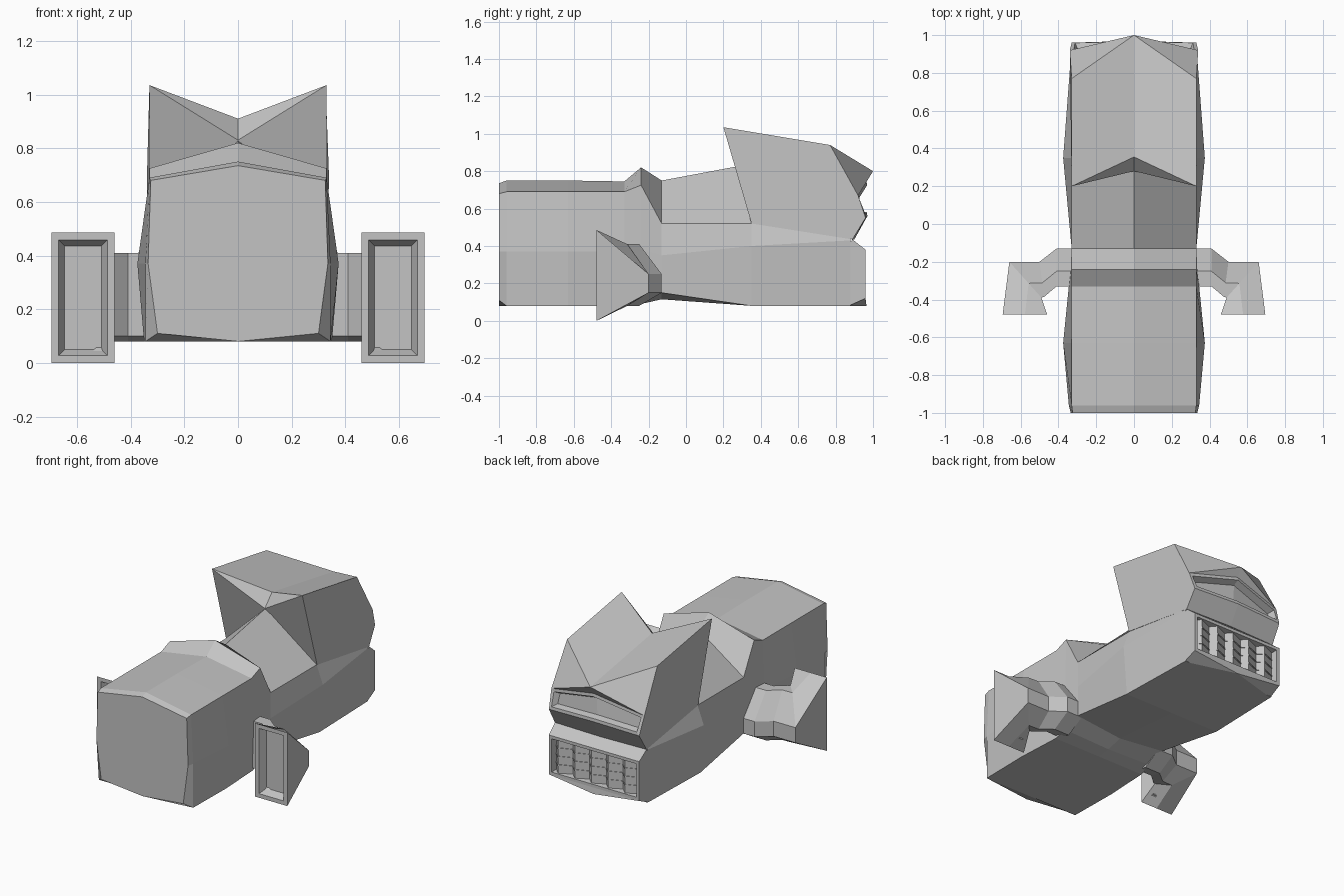
import bpy, bmesh

cube = bpy.data.objects.get("Cube")
if cube:
    bpy.data.objects.remove(cube)

grey = bpy.data.materials.new("plain_grey")
grey.use_nodes = True
tone = (0.55, 0.55, 0.55, 1)
grey.diffuse_color = tone
grey.node_tree.nodes["Principled BSDF"].inputs["Base Color"].default_value = tone


def finish(name, bm):
    """Turn a bmesh into a flat shaded object."""
    mesh = bpy.data.meshes.new(name)
    bm.to_mesh(mesh)
    bm.free()
    mesh.materials.append(grey)
    obj = bpy.data.objects.new(name, mesh)
    bpy.context.collection.objects.link(obj)
    return obj


def recess(bm, faces, rim, slope, depth):
    """Leave a rim around a face group and sink the rest with sloped walls."""
    bmesh.ops.inset_region(bm, faces=faces, thickness=rim, use_even_offset=True)
    bmesh.ops.inset_region(bm, faces=faces, thickness=slope, depth=-depth, use_even_offset=True)


def symmetric(points, half, across=()):
    """Half faces are mirrored over x; a trailing * marks a mirrored corner."""
    bm = bmesh.new()
    verts = {}
    for key, (x, y, z) in points.items():
        verts[key] = bm.verts.new((x, y, z))
        verts[key + "*"] = bm.verts.new((-x, y, z)) if x else verts[key]
    groups = []
    for text in half:
        keys = text.split()
        groups.append([bm.faces.new([verts[k] for k in keys]),
                       bm.faces.new([verts[k + "*"] for k in reversed(keys)])])
    for text in across:
        groups.append([bm.faces.new([verts[k] for k in text.split()])])
    bmesh.ops.recalc_face_normals(bm, faces=bm.faces[:])
    return bm, groups


def loft(rings, caps=True):
    """Skin closed rings of equal length."""
    bm = bmesh.new()
    loops = [[bm.verts.new(p) for p in ring] for ring in rings]
    n = len(loops[0])
    for a, b in zip(loops, loops[1:]):
        for i in range(n):
            j = (i + 1) % n
            bm.faces.new((a[i], a[j], b[j], b[i]))
    ends = [bm.faces.new(loops[0]), bm.faces.new(loops[-1])] if caps else []
    bmesh.ops.recalc_face_normals(bm, faces=bm.faces[:])
    return bm, ends


# Main hull: y, floor z, bottom edge, side, shoulder (x, z), roof z
stations = [
    (-1.0, .08, (.30, .11), (.335, .37), (.325, .68), .735),
    (-.96, .08, (.345, .08), (.345, .37), (.33, .69), .75),
    (-.63, .08, (.35, .08), (.375, .37), (.33, .69), .75),
    (-.33, .08, (.335, .08), (.345, .37), (.33, .69), .745),
    (-.24, .09, (.33, .10), (.335, .38), (.33, .725), .82),
    (-.13, .115, (.33, .15), (.33, .35), (.33, .52), .75),
    (.35, .08, (.35, .08), (.375, .40), (.33, .52), .84),
    (.88, .08, (.335, .08), (.335, .43), (.33, .45), .47),
]
rings = []
for y, floor, *side, roof in stations:
    rings.append([(0, y, floor)] + [(x, y, z) for x, z in side] + [(0, y, roof)]
                 + [(-x, y, z) for x, z in reversed(side)])
hull, _ = loft(rings)
finish("hull", hull)

# Raised rear cowl with overhanging brow and sunken visor
cowl, groups = symmetric({
    "front_tip": (.33, .20, 1.035), "brow_side": (.33, .77, .94),
    "front_mid": (0, .355, .91), "brow_tip": (0, 1.0, .80),
    "neck": (0, .28, .83), "foot": (.333, .35, .52), "foot_mid": (0, .35, .52),
    "cheek": (.34, .92, .67), "visor_mid": (0, .965, .745),
    "sill": (.33, .96, .55), "sill_mid": (0, .97, .56),
    "groove": (.335, .89, .435), "groove_mid": (0, .90, .435),
}, [
    "cheek visor_mid sill_mid sill",
    "front_tip front_mid brow_tip brow_side",
    "brow_side brow_tip cheek",
    "cheek brow_tip visor_mid",
    "sill sill_mid groove_mid groove",
    "front_tip brow_side cheek sill groove foot",
    "front_tip neck front_mid",
    "front_tip foot neck",
    "foot foot_mid neck",
    "foot groove groove_mid foot_mid",
])
recess(cowl, groups[0], .02, .015, .04)
finish("rear_cowl", cowl)

# Jaw block with a sunken opening for the grille
jaw, groups = symmetric({
    "top": (.335, .89, .435), "lip": (.33, .96, .38), "chin": (.33, .96, .12),
    "base": (.335, .87, .08), "base_mid": (0, .965, .08), "inner": (.335, .86, .40),
}, ["chin base base_mid", "top lip chin base inner"],
    ["lip lip* chin* chin", "top top* lip* lip", "chin chin* base_mid",
     "top top* inner* inner", "inner inner* base* base", "base base_mid base*"])
recess(jaw, groups[2], .02, .005, .05)
finish("jaw", jaw)

# Folded grille slats
slats = bmesh.new()
low, high, reach, folds = .14, .36, .305, 5
step = 2 * reach / folds
fold = []
for i in range(folds):
    fold += [(-reach + i * step, .918), (-reach + (i + .7) * step, .952)]
fold.append((reach, .918))
columns = [[slats.verts.new((x, y, z)) for z in (low, high)] for x, y in fold]
for a, b in zip(columns, columns[1:]):
    slats.faces.new((b[0], a[0], a[1], b[1]))
finish("grille_slats", slats)

# Thin cross bars that follow the folds
for k in range(3):
    z = low + (k + 1) * (high - low) / 4
    bar, _ = loft([[(x, y - .004, z - .004), (x, y + .004, z - .004),
                    (x, y + .004, z + .004), (x, y - .004, z + .004)] for x, y in fold])
    finish("grille_bar_" + str(k + 1), bar)

# Side pods: a hexagonal duct that leaves the hull, bends and flares forward
section = [(0, .10), (.4, .08), (1, .15), (1, .25), (.4, .41), (0, .41)]
mouth = [(0, 0), (.5, 0), (1, 0), (1, .485), (.5, .485), (0, .485)]
path = [((.30, -.33), (.30, -.13)), ((.41, -.33), (.41, -.13)),
        ((.475, -.385), (.50, -.20)), ((.49, -.39), (.66, -.20)),
        ((.46, -.478), (.695, -.478))]
for name, sign in (("left_pod", 1), ("right_pod", -1)):
    rings = []
    for (x0, y0), (x1, y1) in path:
        shape = mouth if y0 == y1 else section
        rings.append([(sign * (x0 + (x1 - x0) * t), y0 + (y1 - y0) * t, z)
                      for t, z in shape])
    pod, ends = loft(rings)
    recess(pod, ends[1:], .027, .022, .05)
    finish(name, pod)
